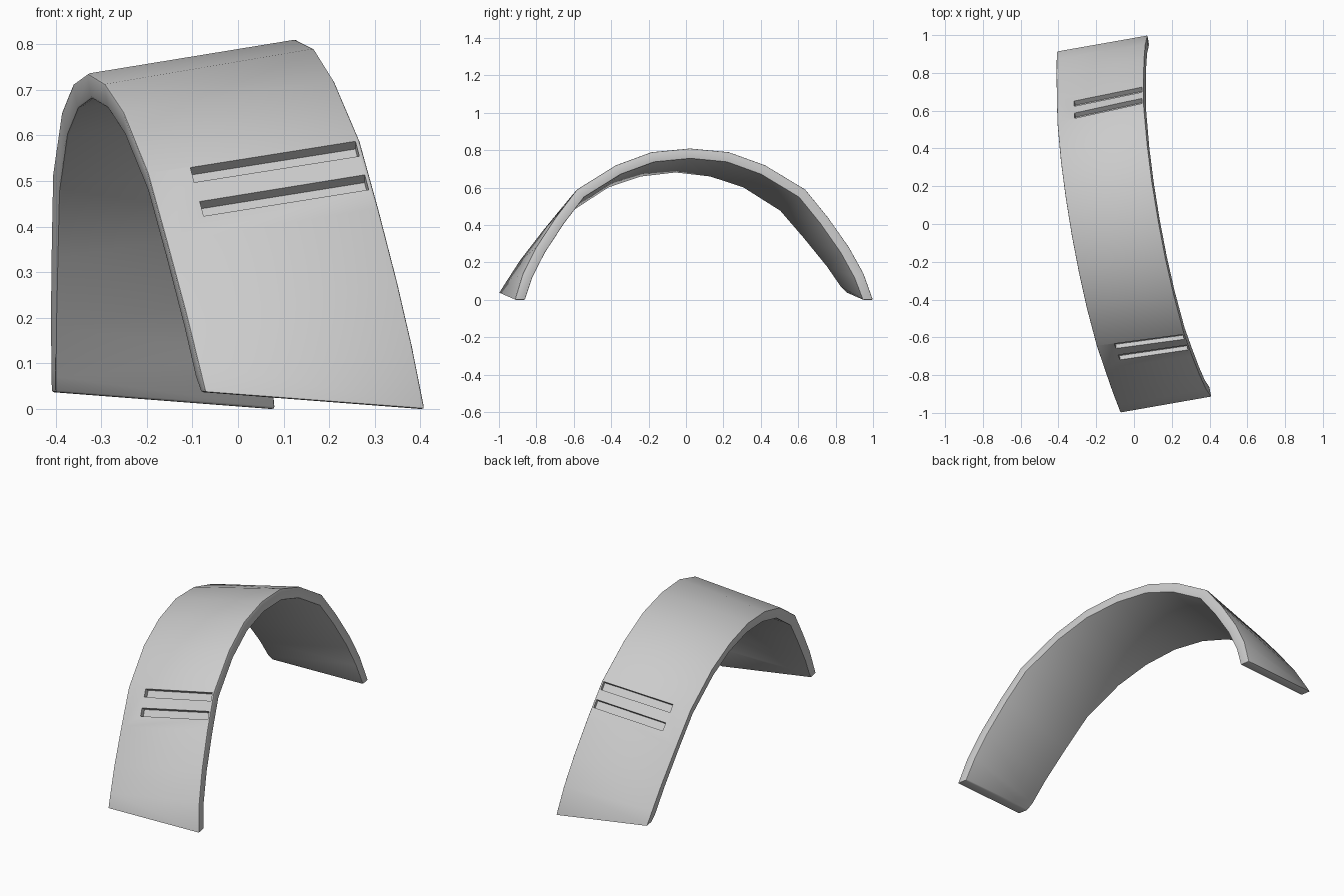
import bpy, bmesh, math
from mathutils import Vector, Matrix

if "Cube" in bpy.data.objects:
    bpy.data.objects.remove(bpy.data.objects["Cube"])

TURN = Matrix.Rotation(math.radians(10), 3, 'Z')
WALL = 0.055

# Half profiles (along, height) of the outer skin, crown to foot
RIGHT = [(0, .81), (.21, .79), (.405, .72), (.62, .59), (.74, .44), (.85, .28), (.925, .14), (.972, 0)]
LEFT = [(0, .735), (.2, .712), (.39, .65), (.6, .517), (.73, .365), (.855, .21), (.93, .1), (.972, .037)]


def rim(profile, foot_x, lean):
    """Full rim line, front foot to back foot; the rim plane leans to the left."""
    full = [(-v, z) for v, z in reversed(profile)] + profile[1:]
    z0 = profile[-1][1]
    return [Vector((foot_x - lean * (z - z0), v, z)) for v, z in full]


right = rim(RIGHT, .244, .141)
left = rim(LEFT, -.244, .131)
n = len(right)


def inner(line):
    """Offset a rim line inward by the wall thickness, keeping the feet level."""
    out = []
    for i, p in enumerate(line):
        if i in (0, n - 1):
            out.append(p + Vector((0, math.copysign(WALL, -p.y), 0)))
            continue
        across = (right[i] - left[i]).normalized()
        a = (line[i] - line[i - 1]).normalized()
        b = (line[i + 1] - line[i]).normalized()
        normal = across.cross((a + b).normalized()).normalized()
        out.append(p - normal * WALL / math.cos(a.angle(b) / 2))
    return out


def make_object(name, bm):
    bmesh.ops.recalc_face_normals(bm, faces=bm.faces)
    mesh = bpy.data.meshes.new(name)
    bm.to_mesh(mesh)
    bm.free()
    obj = bpy.data.objects.new(name, mesh)
    bpy.context.collection.objects.link(obj)
    return obj


# Arched band: a four-cornered section lofted from foot to foot
bm = bmesh.new()
rows = [[bm.verts.new(TURN @ p) for p in corners]
        for corners in zip(right, left, inner(left), inner(right))]
for a, b in zip(rows, rows[1:]):
    for k in range(4):
        m = (k + 1) % 4
        bm.faces.new((a[k], a[m], b[m], b[k]))
bm.faces.new(rows[0])
bm.faces.new(rows[-1])
band = make_object("arched_band", bm)
bevel = band.modifiers.new("soft_edges", 'BEVEL')
bevel.width = 0.005
bevel.segments = 2
bevel.limit_method = 'ANGLE'
bevel.angle_limit = math.radians(40)

# Groove cutters: two slots on each leg
cutters = []
for side in (-1, 1):
    i, j = (3, 4) if side > 0 else (n - 4, n - 5)
    if side > 0:
        i, j = n - 1 - 4, n - 1 - 3
        i, j = j - 1, j
    # rows of the shoulder facet, upper row then lower row
    upper, lower = (4, 3) if side < 0 else (n - 5, n - 4)
    for f in (.12, .61):
        r = right[upper].lerp(right[lower], f)
        l = left[upper].lerp(left[lower], f)
        p, q = r.lerp(l, .02), r.lerp(l, .80)
        x = (p - q).normalized()
        t = right[lower] - right[upper]
        z = x.cross(t).normalized()
        if z.z < 0:
            z = -z
        y = z.cross(x)
        rot = Matrix((x, y, z)).transposed()
        bm = bmesh.new()
        bmesh.ops.create_cube(bm, size=1)
        for v in bm.verts:
            v.co = TURN @ ((p + q) / 2 + rot @ Vector(
                (v.co.x * (p - q).length, v.co.y * .042, v.co.z * .056)))
        cutter = make_object("groove_cutter", bm)
        cutter.hide_render = True
        cutters.append(cutter)
        cut = band.modifiers.new("groove", 'BOOLEAN')
        cut.operation = 'DIFFERENCE'
        cut.solver = 'EXACT'
        cut.object = cutter

# Bake the cuts, drop the cutters and smooth the curved skin
bpy.context.view_layer.objects.active = band
band.select_set(True)
for m in list(band.modifiers):
    bpy.ops.object.modifier_apply(modifier=m.name)
for c in cutters:
    bpy.data.objects.remove(c)
bpy.ops.object.shade_smooth_by_angle(angle=math.radians(32))
